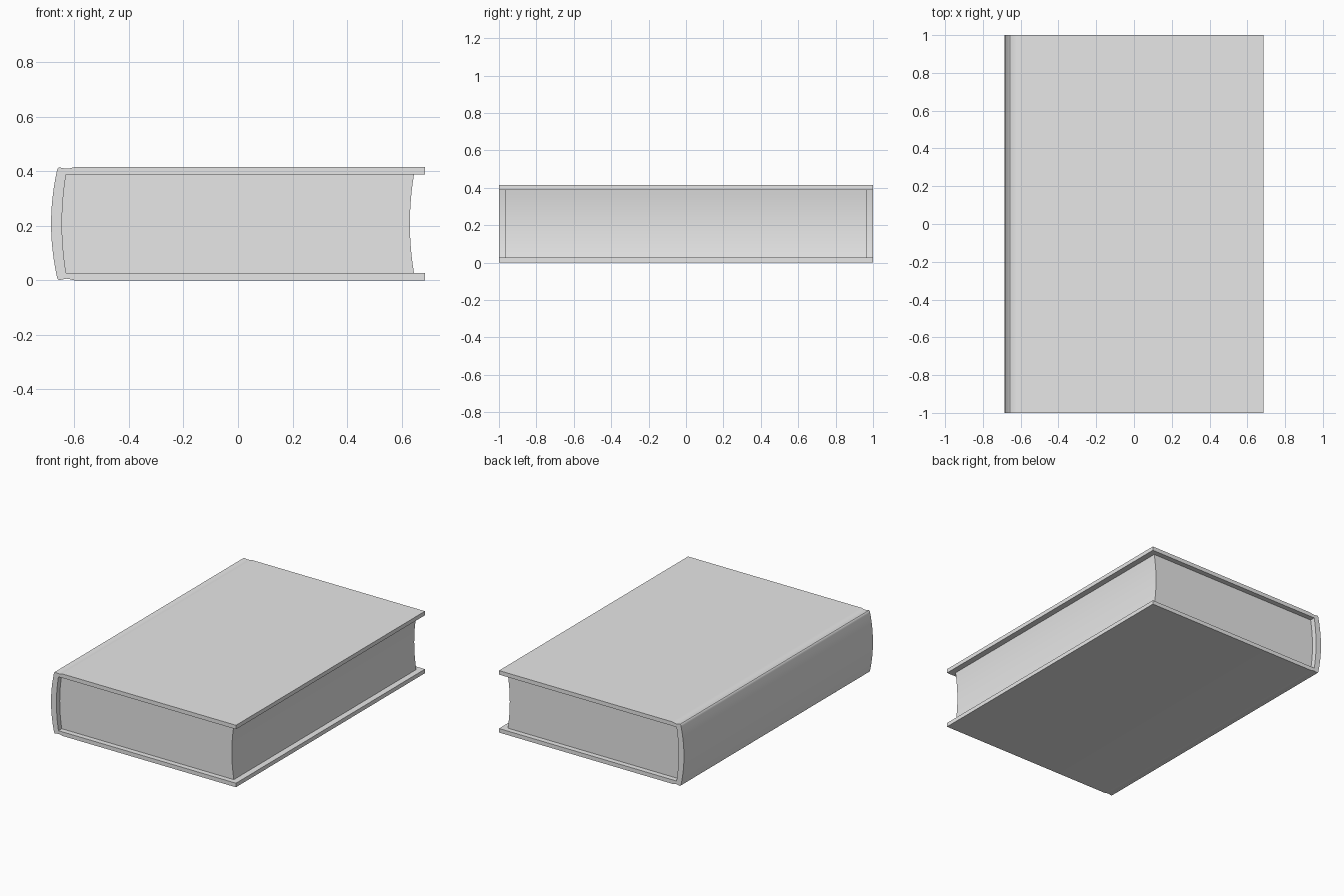
import bpy
import bmesh
from math import radians

default_cube = bpy.data.objects.get("Cube")
if default_cube:
    bpy.data.objects.remove(default_cube, do_unlink=True)

HEIGHT = 0.415
BOARD = 0.027
MIDDLE = HEIGHT / 2

grey = bpy.data.materials.new("plain grey")
grey.use_nodes = True
grey.diffuse_color = (0.8, 0.8, 0.8, 1)
grey.node_tree.nodes["Principled BSDF"].inputs["Base Color"].default_value = (0.8, 0.8, 0.8, 1)


def bow(x_middle, x_end, half_height, steps=12):
    """Shallow curve running upwards about the middle height."""
    points = []
    for i in range(steps + 1):
        t = 2 * i / steps - 1
        points.append((x_middle + (x_end - x_middle) * t * t, MIDDLE + half_height * t))
    return points


def flipped(points):
    """Mirror profile points about the middle height, in reverse order."""
    return [(x, HEIGHT - z) for x, z in reversed(points)]


def extrude_profile(name, profile, half_length):
    """Extrude an x-z profile along y, centred on the origin."""
    bm = bmesh.new()
    cap = bm.faces.new([bm.verts.new((x, -half_length, z)) for x, z in profile])
    result = bmesh.ops.extrude_face_region(bm, geom=[cap])
    moved = [v for v in result["geom"] if isinstance(v, bmesh.types.BMVert)]
    bmesh.ops.translate(bm, vec=(0, 2 * half_length, 0), verts=moved)
    bmesh.ops.recalc_face_normals(bm, faces=bm.faces)
    mesh = bpy.data.meshes.new(name)
    bm.to_mesh(mesh)
    bm.free()
    for face in mesh.polygons:
        face.use_smooth = True
    mesh.set_sharp_from_angle(angle=radians(40))
    mesh.materials.append(grey)
    obj = bpy.data.objects.new(name, mesh)
    bpy.context.collection.objects.link(obj)
    weighted = obj.modifiers.new("even shading", "WEIGHTED_NORMAL")
    weighted.keep_sharp = True
    return obj


# Cover: two boards with hinge grooves, joined by a rounded spine
lower_outside = [(0.685, 0), (-0.6, 0), (-0.615, 0.004), (-0.63, 0.006),
                 (-0.645, 0.003), (-0.656, 0.001), (-0.662, 0.006)]
spine_outside = bow(-0.685, -0.664, MIDDLE - 0.015)
spine_inside = bow(-0.645, -0.63, MIDDLE - BOARD)
cover_profile = (lower_outside + spine_outside + flipped(lower_outside)
                 + [(0.685, HEIGHT - BOARD)] + spine_inside[::-1] + [(0.685, BOARD)])
extrude_profile("cover", cover_profile, 1.0)

# Page block: rounded at the spine, hollowed at the fore edge
fore_edge = bow(0.63, 0.645, MIDDLE - BOARD)
extrude_profile("page_block", spine_inside + fore_edge[::-1], 0.965)
